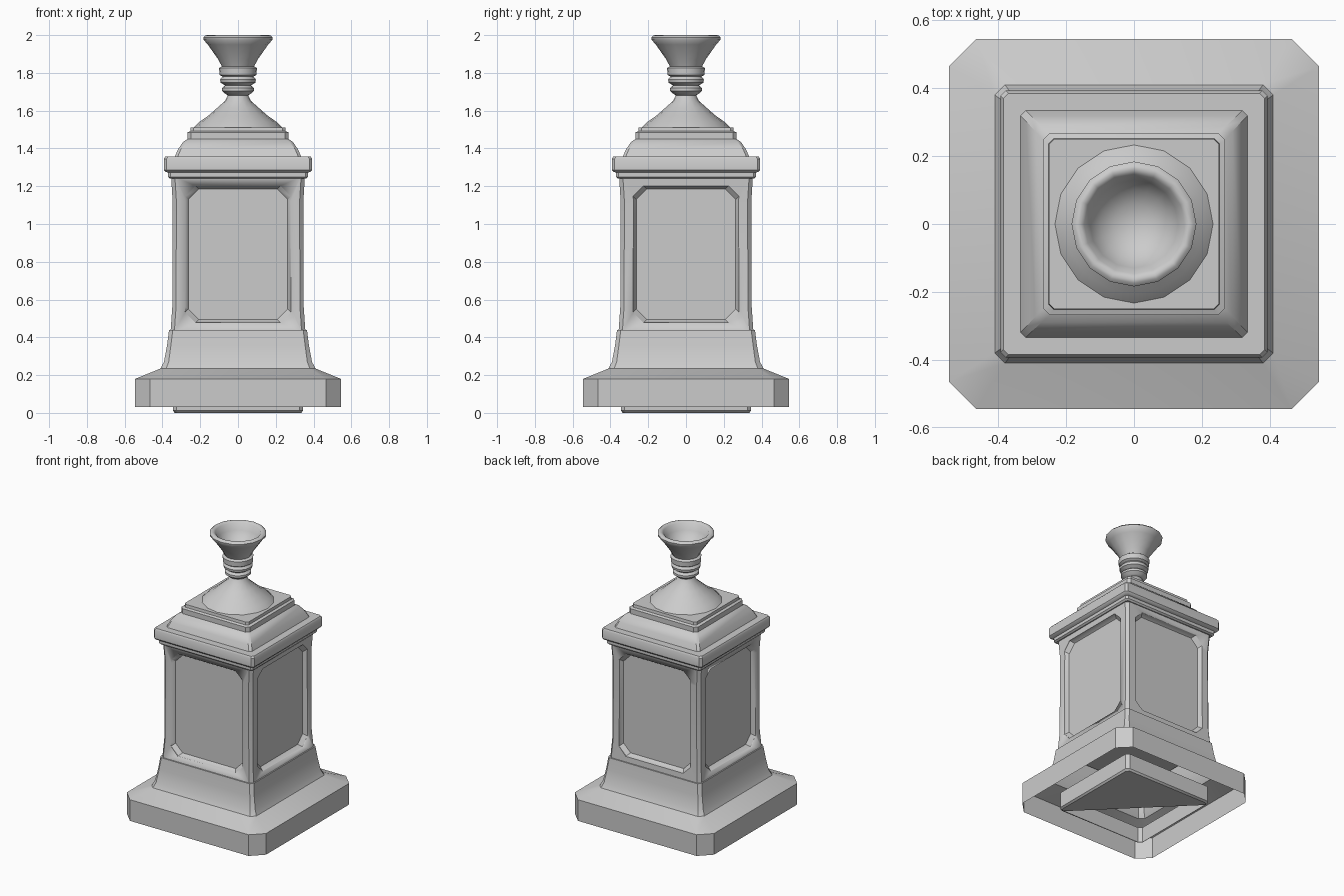
import bpy, bmesh, math

if "Cube" in bpy.data.objects:
    bpy.data.objects.remove(bpy.data.objects["Cube"])

stone = bpy.data.materials.new("grey_stone")
stone.diffuse_color = (0.6, 0.6, 0.6, 1)
stone.use_nodes = True
stone.node_tree.nodes["Principled BSDF"].inputs["Base Color"].default_value = stone.diffuse_color


def make(name, bm, angle=35):
    bmesh.ops.recalc_face_normals(bm, faces=bm.faces)
    me = bpy.data.meshes.new(name)
    bm.to_mesh(me)
    bm.free()
    me.materials.append(stone)
    me.polygons.foreach_set("use_smooth", [True] * len(me.polygons))
    me.set_sharp_from_angle(angle=math.radians(angle))
    ob = bpy.data.objects.new(name, me)
    bpy.context.collection.objects.link(ob)
    return ob


def square(h, c, z):
    """Square ring of half width h with corners cut by c."""
    d = h - c
    return [(h, -d, z), (h, d, z), (d, h, z), (-d, h, z),
            (-h, d, z), (-h, -d, z), (-d, -h, z), (d, -h, z)]


def circle(r, z, n=16):
    return [(r * math.cos(2 * math.pi * i / n), r * math.sin(2 * math.pi * i / n), z)
            for i in range(n)]


def loft(bm, rings, bottom=True, top=True):
    vs = [[bm.verts.new(p) for p in ring] for ring in rings]
    n = len(vs[0])
    for a, b in zip(vs, vs[1:]):
        for i in range(n):
            j = (i + 1) % n
            bm.faces.new((a[i], a[j], b[j], b[i]))
    if bottom:
        bm.faces.new(vs[0][::-1])
    if top:
        bm.faces.new(vs[-1])
    return vs


def square_part(name, profile, **caps):
    bm = bmesh.new()
    loft(bm, [square(*p) for p in profile], **caps)
    return make(name, bm)


# Flared base, hollow underneath
square_part("base", [(0.545, 0.08, 0.03), (0.545, 0.08, 0.18), (0.41, 0.03, 0.235),
                     (0.392, 0.025, 0.27), (0.375, 0.02, 0.36), (0.365, 0.02, 0.44)],
            bottom=False)

# Foot stub under the base, its underside half closed
bm = bmesh.new()
rings = loft(bm, [square(0.335, 0.02, 0), square(0.345, 0.02, 0.012), square(0.345, 0.02, 0.12)],
             bottom=False, top=False)
bm.faces.new([rings[0][i] for i in (7, 0, 1, 2, 3, 4)])
make("foot_stub", bm)

# Shaft with slightly flared ends
shaft = square_part("shaft", [(0.357, 0.02, 0.43), (0.348, 0.02, 0.56),
                              (0.346, 0.02, 1.12), (0.354, 0.02, 1.25)])

# Sunken eight-sided panels cut in the four sides
bm = bmesh.new()
for k in range(4):
    ca, sa = math.cos(k * math.pi / 2), math.sin(k * math.pi / 2)
    rings = []
    for depth, grow in ((0.322, -0.005), (0.348, 0.012), (0.37, 0.012)):
        w, h, c = 0.268 + grow, 0.35 + grow, 0.055
        oct2d = [(w, -h + c), (w, h - c), (w - c, h), (-w + c, h),
                 (-w, h - c), (-w, -h + c), (-w + c, -h), (w - c, -h)]
        rings.append([(x * ca + depth * sa, x * sa - depth * ca, 0.84 + z) for x, z in oct2d])
    loft(bm, rings)
cutter = make("panel_cutter", bm)
cutter.hide_render = True
cutter.hide_viewport = True
cut = shaft.modifiers.new("panels", "BOOLEAN")
cut.operation = "DIFFERENCE"
cut.solver = "EXACT"
cut.object = cutter

# Cornice
square_part("cornice", [(0.36, 0.012, 1.24), (0.37, 0.012, 1.25), (0.37, 0.012, 1.272),
                        (0.385, 0.012, 1.277), (0.393, 0.015, 1.287), (0.393, 0.015, 1.345),
                        (0.385, 0.015, 1.357)])

# Stepped roof
square_part("roof", [(0.335, 0.015, 1.355), (0.318, 0.015, 1.395), (0.29, 0.018, 1.435),
                     (0.268, 0.02, 1.45), (0.268, 0.02, 1.485), (0.252, 0.015, 1.492),
                     (0.25, 0.015, 1.512)])


def turned(name, profile, **caps):
    bm = bmesh.new()
    loft(bm, [circle(r, z) for r, z in profile], **caps)
    return make(name, bm, 45)


# Dome leading to the neck
turned("dome", [(0.235, 1.51), (0.205, 1.54), (0.155, 1.575), (0.11, 1.615),
                (0.07, 1.65), (0.052, 1.685)])

# Ringed neck
turned("neck_rings", [(0.052, 1.68), (0.068, 1.69), (0.085, 1.705), (0.085, 1.72),
                      (0.068, 1.733), (0.092, 1.748), (0.095, 1.765), (0.082, 1.78),
                      (0.098, 1.79), (0.1, 1.825), (0.085, 1.835)])

# Flared cup with hollow bowl
turned("cup", [(0.083, 1.83), (0.105, 1.872), (0.132, 1.91), (0.16, 1.95), (0.182, 1.975),
               (0.184, 1.988), (0.174, 1.998), (0.162, 2.0), (0.147, 1.99), (0.13, 1.945),
               (0.1, 1.905), (0.06, 1.88), (0.02, 1.87)])
